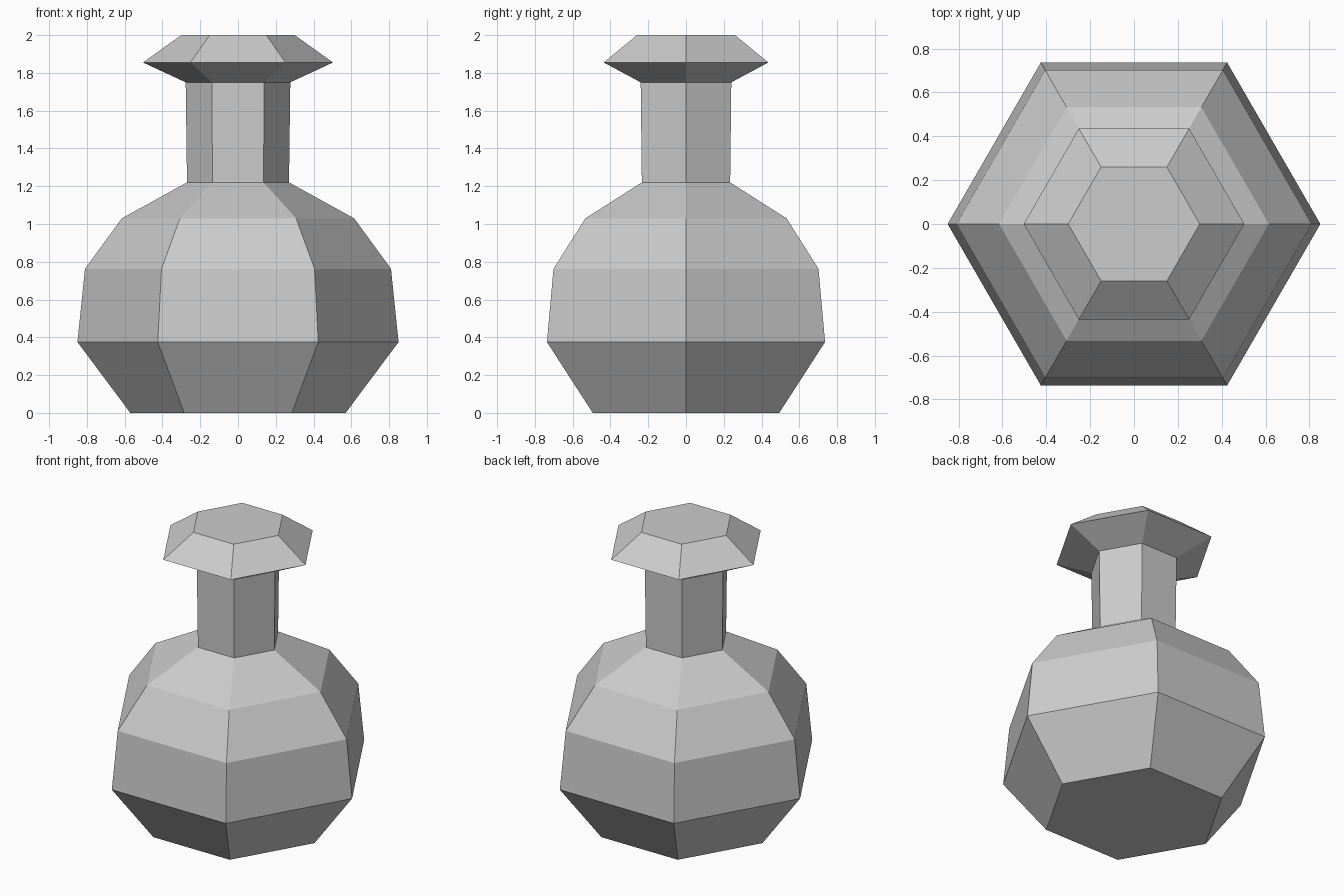
import bpy, bmesh
from math import cos, sin, tau

if "Cube" in bpy.data.objects:
    bpy.data.objects.remove(bpy.data.objects["Cube"])

SIDES = 6

# Outline from base to lid as (radius, height)
PROFILE = [
    (0.57, 0.0), (0.85, 0.375), (0.81, 0.763), (0.615, 1.03),  # round belly
    (0.27, 1.22), (0.277, 1.75),                               # neck
    (0.503, 1.855), (0.30, 2.0),                               # flared lid
]


def lathe(name, profile, sides):
    """Closed, flat-shaded solid from stacked polygon rings."""
    bm = bmesh.new()
    rings = [[bm.verts.new((r * cos(tau * i / sides), r * sin(tau * i / sides), z))
              for i in range(sides)] for r, z in profile]
    for low, high in zip(rings, rings[1:]):
        for i in range(sides):
            j = (i + 1) % sides
            bm.faces.new((low[i], low[j], high[j], high[i]))
    bm.faces.new(rings[0][::-1])
    bm.faces.new(rings[-1])
    mesh = bpy.data.meshes.new(name)
    bm.to_mesh(mesh)
    bm.free()
    obj = bpy.data.objects.new(name, mesh)
    bpy.context.collection.objects.link(obj)
    return obj


# Hexagonal flask with its corners on the x axis
lathe("flask", PROFILE, SIDES)
